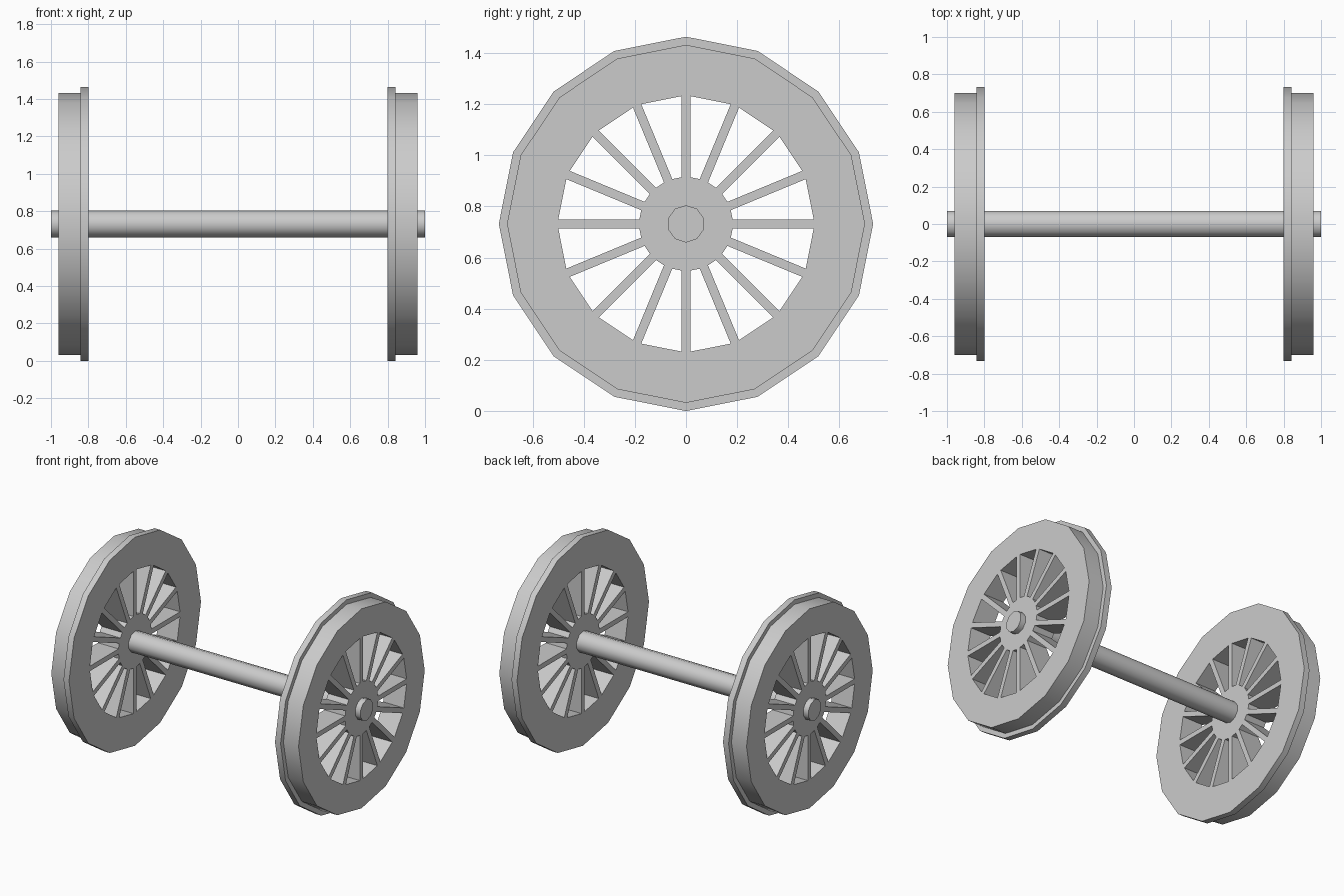
import bpy, bmesh
from math import sin, cos, pi, radians
from mathutils import Vector

if "Cube" in bpy.data.objects:
    bpy.data.objects.remove(bpy.data.objects["Cube"])

N = 16                      # rim sides and spokes
FLANGE_R, TREAD_R, RIM_R, HUB_R = 0.732, 0.70, 0.503, 0.186
HALF_SPOKE = 0.0175
X_IN, X_STEP, X_OUT = 0.80, 0.843, 0.96
CZ = FLANGE_R               # axle height


def polar(r, ang):
    return Vector((r * sin(ang), r * cos(ang)))


def chord_points(r, a0, a1):
    """Sector chord ends plus the two points where the spoke sides meet it."""
    p, q = polar(r, a0), polar(r, a1)
    t = HALF_SPOKE / (r * sin(a1 - a0))
    return p, p.lerp(q, t), p.lerp(q, 1 - t), q


def finish(name, bm, angle):
    bmesh.ops.remove_doubles(bm, verts=bm.verts, dist=1e-5)
    bmesh.ops.recalc_face_normals(bm, faces=bm.faces)
    me = bpy.data.meshes.new(name)
    bm.to_mesh(me)
    bm.free()
    ob = bpy.data.objects.new(name, me)
    bpy.context.collection.objects.link(ob)
    bpy.ops.object.select_all(action='DESELECT')
    ob.select_set(True)
    bpy.context.view_layer.objects.active = ob
    bpy.ops.object.shade_smooth_by_angle(angle=radians(angle))
    return ob


# Spoked wheel, built sector by sector
bm = bmesh.new()


def face(*pts):
    bm.faces.new([bm.verts.new((x, p.x, p.y + CZ)) for x, p in pts])


for k in range(N):
    a0, a1 = 2 * pi * k / N, 2 * pi * (k + 1) / N
    i0, a, b, i1 = chord_points(RIM_R, a0, a1)
    h0, c, d, h1 = chord_points(HUB_R, a0, a1)
    # side faces: rim, two half spokes, hub
    for x, r in ((X_IN, FLANGE_R), (X_OUT, TREAD_R)):
        for poly in ((polar(r, a0), polar(r, a1), i1, b, a, i0),
                     (i0, a, c, h0), (i1, h1, d, b),
                     (Vector((0, 0)), h0, c, d, h1)):
            face(*[(x, p) for p in poly])
    # walls of the opening
    for p, q in ((a, b), (b, d), (d, c), (c, a)):
        face((X_IN, p), (X_IN, q), (X_OUT, q), (X_OUT, p))
    # flange edge, step and tread
    prof = ((X_IN, FLANGE_R), (X_STEP, FLANGE_R), (X_STEP, TREAD_R), (X_OUT, TREAD_R))
    for (x0, r0), (x1, r1) in zip(prof, prof[1:]):
        face((x0, polar(r0, a0)), (x0, polar(r0, a1)),
             (x1, polar(r1, a1)), (x1, polar(r1, a0)))
wheels = finish("wheels", bm, 30)
wheels.modifiers.new("other_side", 'MIRROR').use_axis = (True, False, False)

# Ten-sided axle through both hubs
bm = bmesh.new()
ring = [polar(0.073, 2 * pi * i / 10) for i in range(10)]
for x in (-1, 1):
    face(*[(x, p) for p in ring])
for p, q in zip(ring, ring[1:] + ring[:1]):
    face((-1, p), (-1, q), (1, q), (1, p))
finish("axle", bm, 40)
